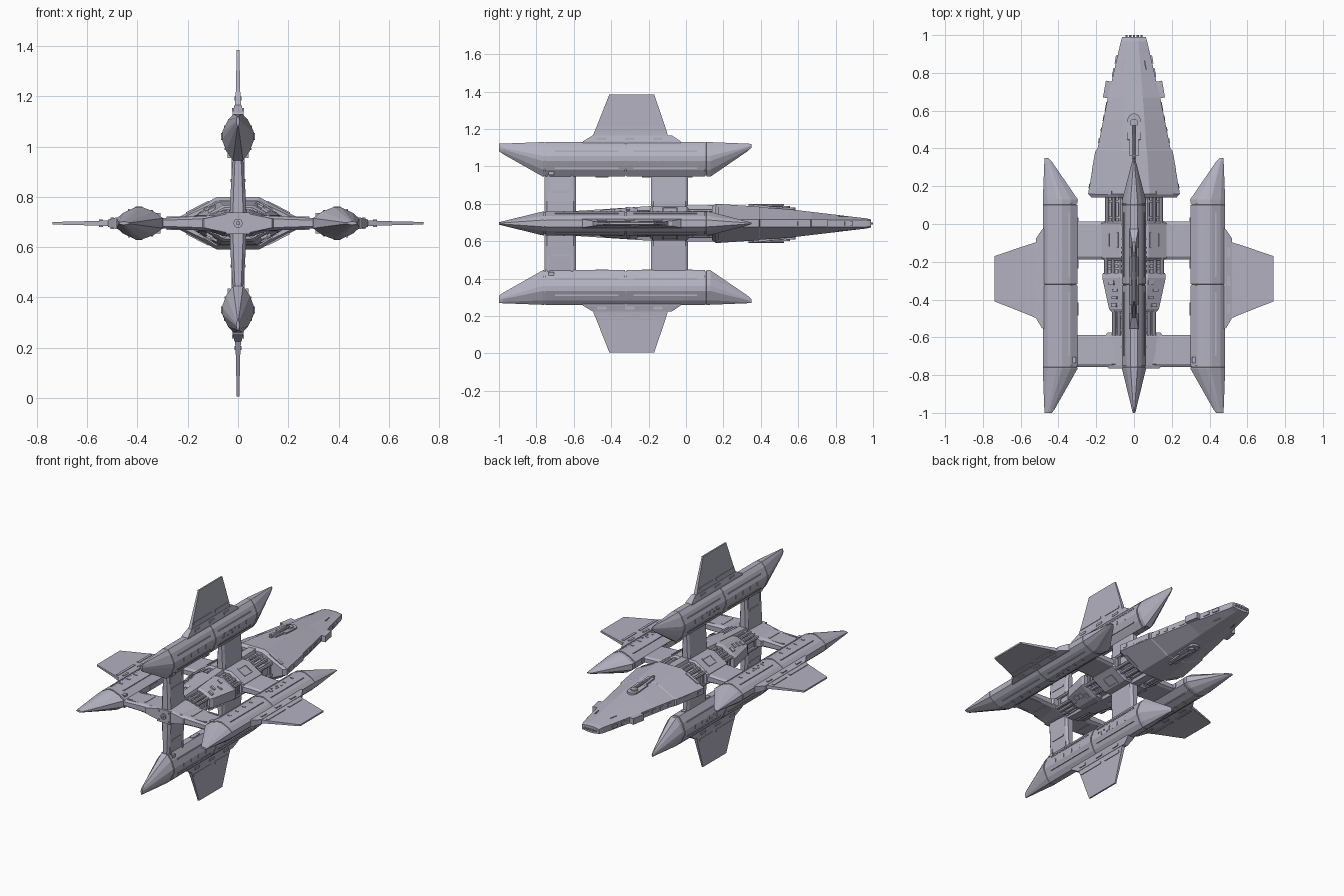
import bpy, bmesh, math, random
from mathutils import Vector, Matrix

if "Cube" in bpy.data.objects:
    bpy.data.objects.remove(bpy.data.objects["Cube"])
random.seed(4)
AXIS = 0.695          # height of the long axis
WIDE = 0.048          # extra reach of the sideways arms

hull = bpy.data.materials.new("lavender grey hull")
hull.use_nodes = True
hull.diffuse_color = (0.45, 0.44, 0.53, 1)
hull.node_tree.nodes["Principled BSDF"].inputs["Base Color"].default_value = (0.45, 0.44, 0.53, 1)


def finish(bm, name, frame):
    bmesh.ops.recalc_face_normals(bm, faces=bm.faces)
    mesh = bpy.data.meshes.new(name)
    bm.to_mesh(mesh)
    bm.free()
    ob = bpy.data.objects.new(name, mesh)
    ob.matrix_world = frame
    mesh.materials.append(hull)
    bpy.context.collection.objects.link(ob)
    return ob


def loft(bm, rings):
    """Skin a list of equal-length point rings and cap the ends."""
    loops = [[bm.verts.new(p) for p in ring] for ring in rings]
    for a, b in zip(loops, loops[1:]):
        for i in range(len(a)):
            j = (i + 1) % len(a)
            bm.faces.new((a[i], a[j], b[j], b[i]))
    bm.faces.new(loops[0])
    bm.faces.new(loops[-1])


def box(bm, centre, size, tilt=None):
    m = Matrix.Translation(centre)
    if tilt:
        m = m @ tilt
    bmesh.ops.create_cube(bm, size=1, matrix=m @ Matrix.Diagonal((*size, 1)))


def tube(bm, centre, radius, length, axis="Y", sides=10):
    turn = Matrix.Rotation(math.pi / 2, 4, "X") if axis == "Y" else Matrix()
    bmesh.ops.create_cone(bm, cap_ends=True, segments=sides, radius1=radius, radius2=radius,
                          depth=length, matrix=Matrix.Translation(centre) @ turn)


def mirrored(half):
    """Close a half outline (r, w) across w = 0."""
    return half + [(r, -w) for r, w in reversed(half)]


# Arms: local x points outward, y along the ship, z across
POD_HALF = [(0, .02), (.2, .047), (.45, .064), (.6, .064), (.87, .04), (1, .018)]
POD_IN, POD_OUT = 0.25, 0.435


def pod_ring(y, inner, scale):
    return [(inner + t * (POD_OUT - inner) - (1 - scale) * .01, y, w * scale)
            for t, w in mirrored(POD_HALF)]


def pod_width(r):
    t = (r - POD_IN) / (POD_OUT - POD_IN)
    for (t0, w0), (t1, w1) in zip(POD_HALF, POD_HALF[1:]):
        if t <= t1:
            return w0 + (w1 - w0) * (t - t0) / (t1 - t0)
    return POD_HALF[-1][1]


def pod(frame):
    bm = bmesh.new()
    rings = [(-1, .395, .1), (-.98, .38, .18), (-.765, POD_IN, 1)]
    for groove in (-.755, -.322, .105):       # panel seams round the body
        rings += [(groove - .004, POD_IN, 1), (groove - .003, POD_IN + .008, .9),
                  (groove + .003, POD_IN + .008, .9), (groove + .004, POD_IN, 1)]
    rings += [(.13, POD_IN, .97), (.33, .395, .16), (.35, .415, .06)]
    loft(bm, [pod_ring(*r) for r in rings])
    for side in (-1, 1):
        for a, b in ((-.7, -.36), (-.28, .06)):   # long raised strips
            for r in (.295, .385):
                box(bm, (r, (a + b) / 2, side * pod_width(r)), (.008, b - a, .007))
            for k in range(4):                    # small hatches
                y = a + .05 + k * .075
                box(bm, (.345, y, side * .064), (.022, .008, .006))
        for k in range(6):
            box(bm, (.335 + .02 * (k % 2), -.25 + .025 * k, side * .064), (.008, .009, .007))
        box(bm, (.27, -.72, side * .035), (.02, .03, .012))
    for y in (-.66, -.45, -.2, 0):                # inner keel blocks
        box(bm, (POD_IN, y, 0), (.008, .07, .026))
    return finish(bm, "engine_pod", frame)


def fin(frame):
    bm = bmesh.new()
    # root fairing, then a thin trapezoid blade
    def slab(r, y0, y1, w):
        return [(r, y0, -w), (r, y1, -w), (r, y1, w), (r, y0, w)]
    loft(bm, [slab(.42, -.56, -.02, .024), slab(.44, -.55, -.03, .022), slab(.47, -.5, -.075, .014)])
    loft(bm, [slab(.465, -.5, -.095, .012), slab(.52, -.477, -.112, .009), slab(.69, -.41, -.17, .005)])
    for side in (-1, 1):
        for y, length in ((-.385, .18), (-.19, .13)):
            box(bm, (.497, y, side * .011), (.016, length, .006))
        for y in (-.45, -.3, -.15):
            box(bm, (.452, y, side * .02), (.014, .05, .006))
    return finish(bm, "fin", frame)


def struts(frame, reach):
    bm = bmesh.new()
    for y0, y1 in ((-.757, -.587), (-.188, .012)):
        rings = []
        for r, w in ((.02, .034), (.12, .03), (POD_IN + reach + .02, .019)):
            rings.append([(r, y0, -w * .6), (r, y0 + .015, -w), (r, y1 - .015, -w), (r, y1, -w * .6),
                          (r, y1, w * .6), (r, y1 - .015, w), (r, y0 + .015, w), (r, y0, w * .6)])
        loft(bm, rings)
    for side in (-1, 1):                          # panels on the rear strut
        for y in (-.735, -.61):
            box(bm, (.21 + reach / 2, y, side * .022), (.1, .012, .008))
        box(bm, (.17, -.67, side * .026), (.012, .1, .008))
    return finish(bm, "struts", frame)


for k in range(4):
    reach = 0 if k % 2 else WIDE
    spin = Matrix.Translation((0, 0, AXIS)) @ Matrix.Rotation(-k * math.pi / 2, 4, "Y")
    shifted = spin @ Matrix.Translation((reach, 0, 0))
    pod(shifted)
    fin(shifted)
    struts(spin, reach)

# Central body: stations of (y, half width, half height)
CENTRE = Matrix.Translation((0, 0, AXIS))


def section(y, hw, hz, flat, edge):
    quarter = [(hw, edge), (flat * hw, hz)]
    upper = quarter + [(-x, z) for x, z in reversed(quarter)]
    return [(x, y, z) for x, z in upper] + [(x, y, -z) for x, z in reversed(upper)]


def body(name, stations, flat=.4, edge=.02):
    bm = bmesh.new()
    loft(bm, [section(y, hw, hz, flat, min(edge, hz * .7)) for y, hw, hz in stations])
    return bm, name


# Wedge hull with step, edge blocks and a gun mount above and below
bm, name = body("wedge_hull", [(.14, .225, .09), (.16, .243, .105), (.39, .203, .09), (.395, .194, .087),
                               (.55, .163, .076), (.67, .138, .062), (.965, .07, .027), (.99, .062, .021)], .34)
for side in (-1, 1):
    lean = Matrix.Rotation(side * .178, 4, "Z")
    for y in (.2, .27, .34, .44, .5, .56, .62, .8, .87):
        x = .243 - (y - .16) * .208
        box(bm, (side * (x - .003), y, 0), (.014, random.uniform(.02, .05), .02), lean)
    box(bm, (side * .132, .71, 0), (.05, .09, .04), lean)
    box(bm, (side * .205, .33, 0), (.02, .1, .032), lean)
    for up in (-1, 1):
        box(bm, (side * .06, .84, up * .039), (.006, .05, .004), lean)
        box(bm, (side * .16, .165, up * .061), (.1, .02, .012), Matrix.Rotation(side * up * .47, 4, "Y"))
for x in (-.04, -.02, 0, .02, .04):
    tube(bm, (x, .993, 0), .006, .014)
finish(bm, name, CENTRE)

bm = bmesh.new()
for up in (-1, 1):
    slope = Matrix.Rotation(-up * .1, 4, "X")
    box(bm, (0, .5, up * .079), (.07, .11, .016), slope)
    tube(bm, (0, .55, up * .076), .035, .018, "Z", 16)
    tube(bm, (0, .535, up * .085), .022, .016, "Z", 16)
    box(bm, (0, .41, up * .09), (.046, .1, .014), slope)
    tube(bm, (0, .43, up * .096), .009, .19)
finish(bm, "gun_mounts", CENTRE)

# Thin cores with exposed pipes between the hull blocks
for label, y0, y1, hw, hz in (("front", .005, .15, .15, .075), ("middle", -.265, -.18, .155, .07),
                              ("rear", -.59, -.45, .11, .055)):
    bm, name = body(label + "_pipes", [(y0, hw * .92, hz * .85), (y1, hw * .92, hz * .85)], .5, .025)
    for i in range(-4, 5):
        x = hw * i / 4.2
        drop = max(0, abs(x) / hw - .5) * 1.3 * (hz - .025)
        for up in (-1, 1):
            tube(bm, (x, (y0 + y1) / 2, up * (hz - .008 - drop)), .011, y1 - y0, sides=8)
    for y in (y0 + .03, y1 - .03):
        loft(bm, [section(y - .006, hw, hz, .5, .025), section(y + .006, hw, hz, .5, .025)])
    finish(bm, name, CENTRE)

# Front block with recessed-looking hatch frames
bm, name = body("front_block", [(-.192, .16, .078), (-.18, .172, .09), (.005, .172, .09), (.016, .16, .08)], .45, .03)
for side in (-1, 1):
    for up in (-1, 1):
        roll = Matrix.Rotation(side * up * .57, 4, "Y")
        for dx, dy, w, l in ((-.024, 0, .008, .08), (.024, 0, .008, .08), (0, -.038, .056, .008), (0, .038, .056, .008)):
            x = .11 + dx
            box(bm, (side * x, -.085 + dy, up * (.09 - (x - .077) * .63)), (w, l, .01), roll)
finish(bm, name, CENTRE)

# Tapered middle block with scattered plates
bm, name = body("middle_block", [(-.465, .12, .062), (-.45, .132, .072), (-.285, .168, .086), (-.26, .165, .08)], .45, .03)
for side in (-1, 1):
    for up in (-1, 1):
        roll = Matrix.Rotation(side * up * .5, 4, "Y")
        for y in (-.43, -.39, -.35, -.31):
            x = random.uniform(.085, .12)
            z = .076 + (y + .43) * .1 - (x - .065) * .58
            box(bm, (side * x, y, up * z), (.03, random.uniform(.012, .026), .012), roll)
finish(bm, name, CENTRE)

# Rear hub, where the struts cross, and its exhaust
bm, name = body("rear_hub", [(-.765, .135, .036), (-.75, .145, .042), (-.6, .16, .05), (-.575, .14, .046)], .36, .018)
box(bm, (0, -.72, 0), (.094, .1, .084))
tube(bm, (0, -.772, 0), .018, .014, sides=16)
tube(bm, (0, -.778, 0), .008, .016)
for x in (-.034, .034):
    for z in (-.028, .028):
        tube(bm, (x, -.77, z), .005, .01, sides=8)
finish(bm, name, CENTRE)

# Long spine holding the blocks together
bm, name = body("spine", [(-.6, .04, .066), (-.2, .045, .092), (.16, .04, .098)], .6, .03)
finish(bm, name, CENTRE)
